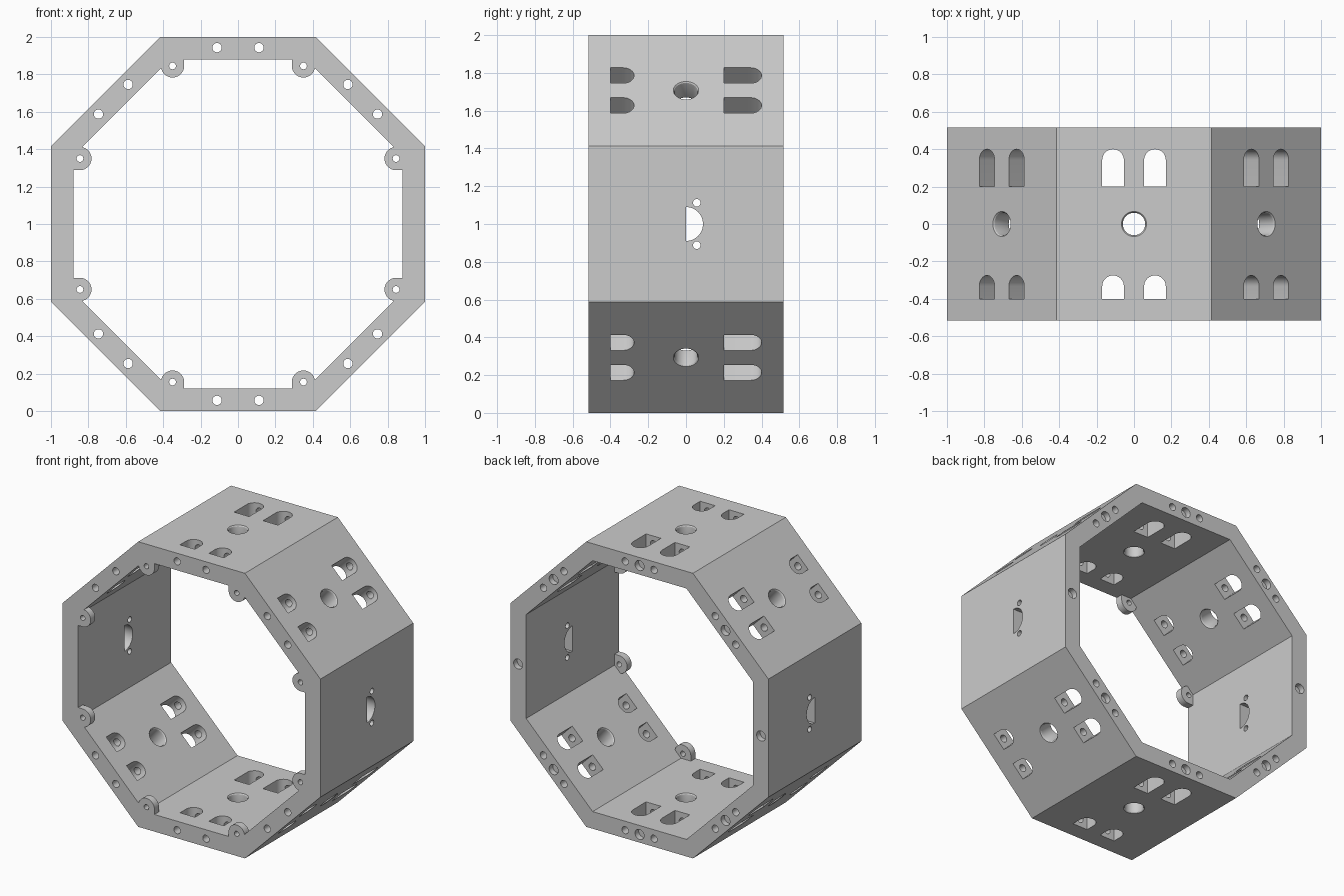
import bpy, bmesh
from math import pi, cos, sin, radians
from mathutils import Matrix, Vector

if "Cube" in bpy.data.objects:
    bpy.data.objects.remove(bpy.data.objects["Cube"])

APOTHEM, INNER, HALF = 1.0, 0.88, 0.515
CENTRE = Matrix.Translation((0, 0, 1))
ALONG = Matrix.Rotation(pi / 2, 4, 'X')      # turns a prism to run along y

grey = bpy.data.materials.new("Plain grey")
grey.use_nodes = True
colour = (0.6, 0.6, 0.6, 1)
grey.diffuse_color = colour
grey.node_tree.nodes["Principled BSDF"].inputs["Base Color"].default_value = colour


def arc(r, start, end, steps, cx=0, cy=0):
    """Points on an arc, in degrees."""
    return [(cx + r * cos(radians(start + (end - start) * i / steps)),
             cy + r * sin(radians(start + (end - start) * i / steps)))
            for i in range(steps + 1)]


def circle(r, cx=0, cy=0, n=32, turn=0):
    return arc(r, turn, turn + 360, n, cx, cy)[:-1]


def prism(bm, outline, levels, matrix):
    """Closed solid through (height, scale) levels of one outline."""
    rings = [[bm.verts.new(matrix @ Vector((x * s, y * s, z))) for x, y in outline]
             for z, s in levels]
    n = len(outline)
    for low, high in zip(rings, rings[1:]):
        for i in range(n):
            bm.faces.new((low[i], low[(i + 1) % n], high[(i + 1) % n], high[i]))
    bm.faces.new(rings[0][::-1])
    bm.faces.new(rings[-1])


def finish(bm, name):
    bmesh.ops.recalc_face_normals(bm, faces=bm.faces)
    mesh = bpy.data.meshes.new(name)
    bm.to_mesh(mesh)
    bm.free()
    mesh.materials.append(grey)
    obj = bpy.data.objects.new(name, mesh)
    bpy.context.collection.objects.link(obj)
    return obj


def cut(target, cutters):
    """Subtract each cutter, bake the result and smooth the round holes."""
    for c in cutters:
        c.hide_render = True
        mod = target.modifiers.new(c.name, 'BOOLEAN')
        mod.operation, mod.solver, mod.object = 'DIFFERENCE', 'EXACT', c
    graph = bpy.context.evaluated_depsgraph_get()
    baked = bpy.data.meshes.new_from_object(target.evaluated_get(graph))
    target.modifiers.clear()
    target.data = baked
    for c in cutters:
        bpy.data.objects.remove(c)
    bpy.ops.object.select_all(action='DESELECT')
    target.select_set(True)
    bpy.context.view_layer.objects.active = target
    bpy.ops.object.shade_smooth_by_angle(angle=radians(30))


def octagon(apothem, half, name):
    bm = bmesh.new()
    prism(bm, circle(apothem / cos(pi / 8), n=8, turn=22.5),
          [(-half, 1), (half, 1)], CENTRE @ ALONG)
    return finish(bm, name)


# Octagonal frame and its hollow core
frame = octagon(APOTHEM, HALF, "octagonal_frame")
core = octagon(INNER, HALF + 0.1, "core_cutter")

openings, bores, lugs, lug_holes = (bmesh.new() for _ in range(4))
through = [(0.8, 1), (1.1, 1)]
for k in range(8):
    wall = CENTRE @ Matrix.Rotation(k * pi / 4, 4, 'Y')
    rim = wall @ ALONG
    if k % 4 == 2:
        # Side walls: half-round port with two screw holes
        prism(openings, arc(0.09, 0, 180, 24), through, wall)
        for t in (-0.112, 0.112):
            prism(openings, circle(0.02, t, 0.057, 20), through, wall)
    else:
        # Round hole with eased rims
        prism(openings, circle(0.06),
              [(0.8, 1.12), (0.88, 1.12), (0.886, 1.03), (0.895, 1),
               (0.985, 1), (0.994, 1.03), (1, 1.12), (1.1, 1.12)], wall)
        for t in (-0.112, 0.112):
            # Arched windows, short at the front and long at the back
            for y0, y1 in ((-0.4, -0.275), (0.2, 0.4)):
                arch = arc(0.058, 0, 180, 16, t, y1 - 0.058)
                prism(openings, [(t - 0.058, y0), (t + 0.058, y0)] + arch, through, wall)
            # Bore from front rim to back rim
            prism(bores, circle(0.025, t, 0.943, 24), [(-0.7, 1), (0.7, 1)], rim)
    # Shallow pocket in the back rim
    prism(bores, circle(0.035, 0, 0.943, 28), [(-0.7, 1), (0.04 - HALF, 1)], rim)
    # Screw lugs at the front inner corners, joined to the upright and level walls
    if k % 2 == 0:
        for t in (-0.35, 0.35):
            tab = [(t + 0.062, 0.89), (t - 0.062, 0.89)] + arc(0.062, 180, 360, 24, t, 0.845)
            prism(lugs, tab, [(HALF - 0.05, 1), (HALF, 1)], rim)
            prism(lug_holes, circle(0.018, t, 0.845, 20), [(0.3, 1), (0.7, 1)], rim)

cut(frame, [core, finish(openings, "opening_cutter"), finish(bores, "bore_cutter")])
cut(finish(lugs, "screw_lugs"), [finish(lug_holes, "lug_hole_cutter")])
